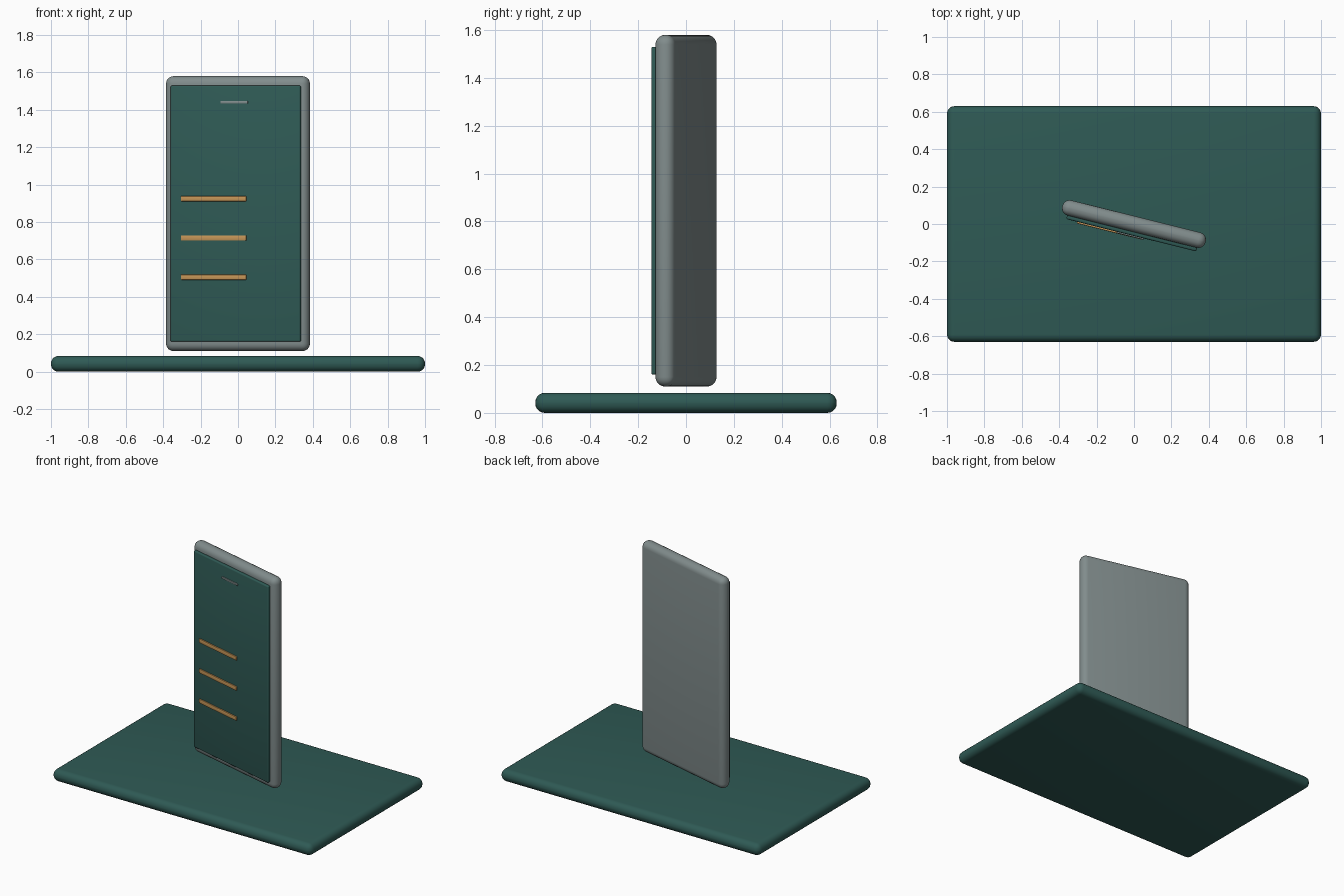
import bpy
import math
from mathutils import Matrix

if "Cube" in bpy.data.objects:
    bpy.data.objects.remove(bpy.data.objects["Cube"])


def material(name, rgb):
    m = bpy.data.materials.new(name)
    m.diffuse_color = (*rgb, 1)
    m.use_nodes = True
    m.node_tree.nodes["Principled BSDF"].inputs["Base Color"].default_value = m.diffuse_color
    return m


teal = material("dark teal", (0.028, 0.102, 0.09))
grey = material("blue grey", (0.22, 0.265, 0.265))
orange = material("warm orange", (0.56, 0.30, 0.095))

TURN = Matrix.Rotation(math.radians(-14), 4, "Z")


def rounded_box(name, size, centre, mat, radius, segments=4, turned=True):
    """Box with rounded edges, optionally turned with the handset."""
    bpy.ops.mesh.primitive_cube_add(size=1)
    ob = bpy.context.object
    ob.name = name
    ob.data.transform(Matrix.Translation(centre) @ Matrix.Diagonal((*size, 1)))
    if turned:
        ob.data.transform(TURN)
    ob.data.materials.append(mat)
    bev = ob.modifiers.new("rounding", "BEVEL")
    bev.width = radius
    bev.segments = segments
    bpy.ops.object.modifier_apply(modifier=bev.name)
    bpy.ops.object.shade_smooth_by_angle(angle=math.radians(35))
    return ob


# Base slab
rounded_box("base", (2.0, 1.26, 0.084), (0, 0, 0.042), teal, 0.04, 5, turned=False)

# Handset body, floating just above the base
rounded_box("body", (0.79, 0.084, 1.47), (0, 0, 0.845), grey, 0.04, 5)

# Screen plate on the front
rounded_box("screen", (0.716, 0.024, 1.37), (0, -0.050, 0.845), teal, 0.008, 3)

# Speaker slot near the top
rounded_box("speaker", (0.152, 0.012, 0.014), (-0.005, -0.063, 1.441), grey, 0.003, 2)

# Three lines of content on the screen
for i in range(3):
    rounded_box(f"screen_line_{i + 1}", (0.36, 0.014, 0.028),
                (-0.118, -0.064, 0.505 + 0.21 * i), orange, 0.004, 2)
